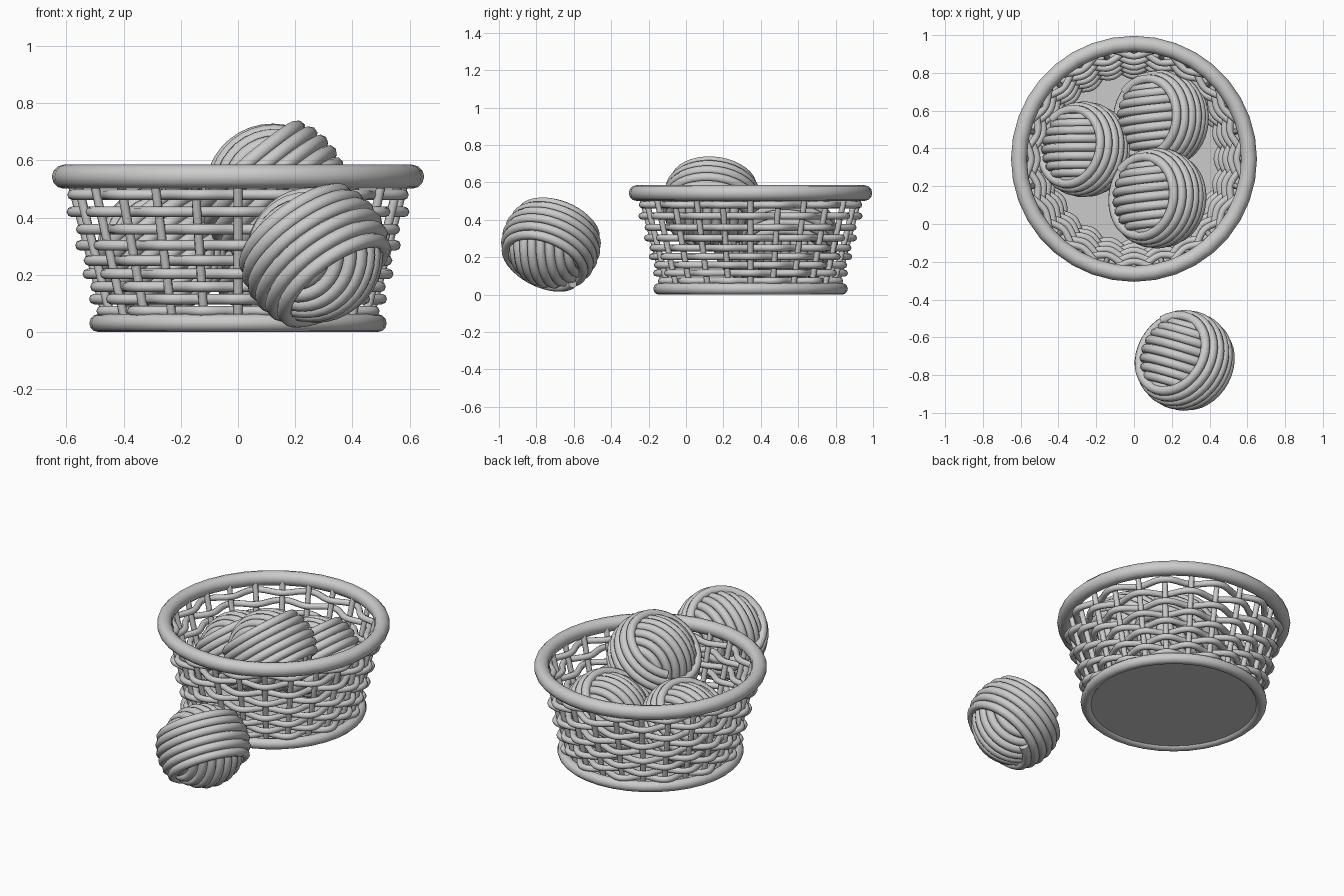
import bpy
from math import sin, cos, pi, asin
from mathutils import Vector, Matrix

if "Cube" in bpy.data.objects:
    bpy.data.objects.remove(bpy.data.objects["Cube"])

CENTRE_Y = 0.345      # basket centre
STAKES = 24


def tubes(name, paths, radius, cyclic=False, sides=2):
    """Round tubes along point lists, turned into one smooth mesh."""
    cu = bpy.data.curves.new(name, 'CURVE')
    cu.dimensions = '3D'
    cu.bevel_depth = radius
    cu.bevel_resolution = sides
    cu.use_fill_caps = not cyclic
    for pts in paths:
        sp = cu.splines.new('POLY')
        sp.points.add(len(pts) - 1)
        for p, co in zip(sp.points, pts):
            p.co = (*co, 1)
        sp.use_cyclic_u = cyclic
        sp.use_smooth = True
    ob = bpy.data.objects.new(name, cu)
    bpy.context.collection.objects.link(ob)
    bpy.ops.object.select_all(action='DESELECT')
    ob.select_set(True)
    bpy.context.view_layer.objects.active = ob
    bpy.ops.object.convert(target='MESH')
    bpy.ops.object.shade_smooth_by_angle(angle=1.0)
    return bpy.context.object


def wall_radius(z):
    return 0.447 + 0.257 * z


def ring_point(a, r, z):
    return (r * sin(a), CENTRE_Y - r * cos(a), z)


def torus(name, major, minor, z):
    bpy.ops.mesh.primitive_torus_add(major_radius=major, minor_radius=minor,
                                     major_segments=36, minor_segments=12,
                                     location=(0, CENTRE_Y, z))
    bpy.context.object.name = name
    bpy.ops.object.shade_smooth()


# Basket rims and floor
torus("top_rim", 0.609, 0.042, 0.543)
torus("bottom_rim", 0.489, 0.031, 0.031)
bpy.ops.mesh.primitive_cylinder_add(vertices=36, radius=0.485, depth=0.02,
                                    location=(0, CENTRE_Y, 0.025))
bpy.context.object.name = "basket_floor"

# Upright stakes
stakes = []
for i in range(STAKES):
    a = 2 * pi * i / STAKES
    stakes.append([ring_point(a, wall_radius(z), z) for z in (0.02, 0.28, 0.54)])
tubes("stakes", stakes, 0.016)

# Woven rows, passing in front of and behind alternate stakes
rows = []
for k, z in enumerate((0.48, 0.42, 0.359, 0.303, 0.25, 0.203, 0.158, 0.115, 0.073)):
    sign = -1 if k % 2 == 0 else 1
    n = STAKES * 8
    rows.append([ring_point(2 * pi * i / n,
                            wall_radius(z) + sign * 0.026 * cos(pi * i / 8), z)
                 for i in range(n)])
tubes("woven_rows", rows, 0.0185, cyclic=True)


def winding(axis, radius, lat, turns):
    """Spiral on a sphere around an axis, between latitudes -lat and +lat."""
    rot = Vector((0, 0, 1)).rotation_difference(Vector(axis)).to_matrix()
    n = int(turns * 36)
    pts = []
    for i in range(n + 1):
        t = lat * (2 * i / n - 1)
        a = 2 * pi * turns * i / n
        pts.append(rot @ Vector((radius * cos(t) * cos(a),
                                 radius * cos(t) * sin(a), radius * sin(t))))
    return pts


# Yarn balls: a full inner winding with a broad band wrapped over it
def yarn_ball(name, loc, size, turn):
    inner = winding((-0.33, -0.94, 0.05), 0.213, pi / 2 - 0.12, 12.5)
    band = winding((0.53, -0.35, -0.77), 0.241, asin(0.135 / 0.241), 6)
    ob = tubes(name, [inner, band], 0.026)
    ob.matrix_world = (Matrix.Translation(loc) @ Matrix.Rotation(turn, 4, 'Z')
                       @ Matrix.Scale(size, 4))


yarn_ball("loose_yarn_ball", (0.268, -0.722, 0.27), 1.0, 0)
yarn_ball("top_yarn_ball", (0.122, 0.137, 0.49), 1.0, 0.4)
yarn_ball("left_yarn_ball", (-0.265, 0.395, 0.29), 0.95, 0.3)
yarn_ball("back_yarn_ball", (0.14, 0.555, 0.295), 0.98, 0.4)
